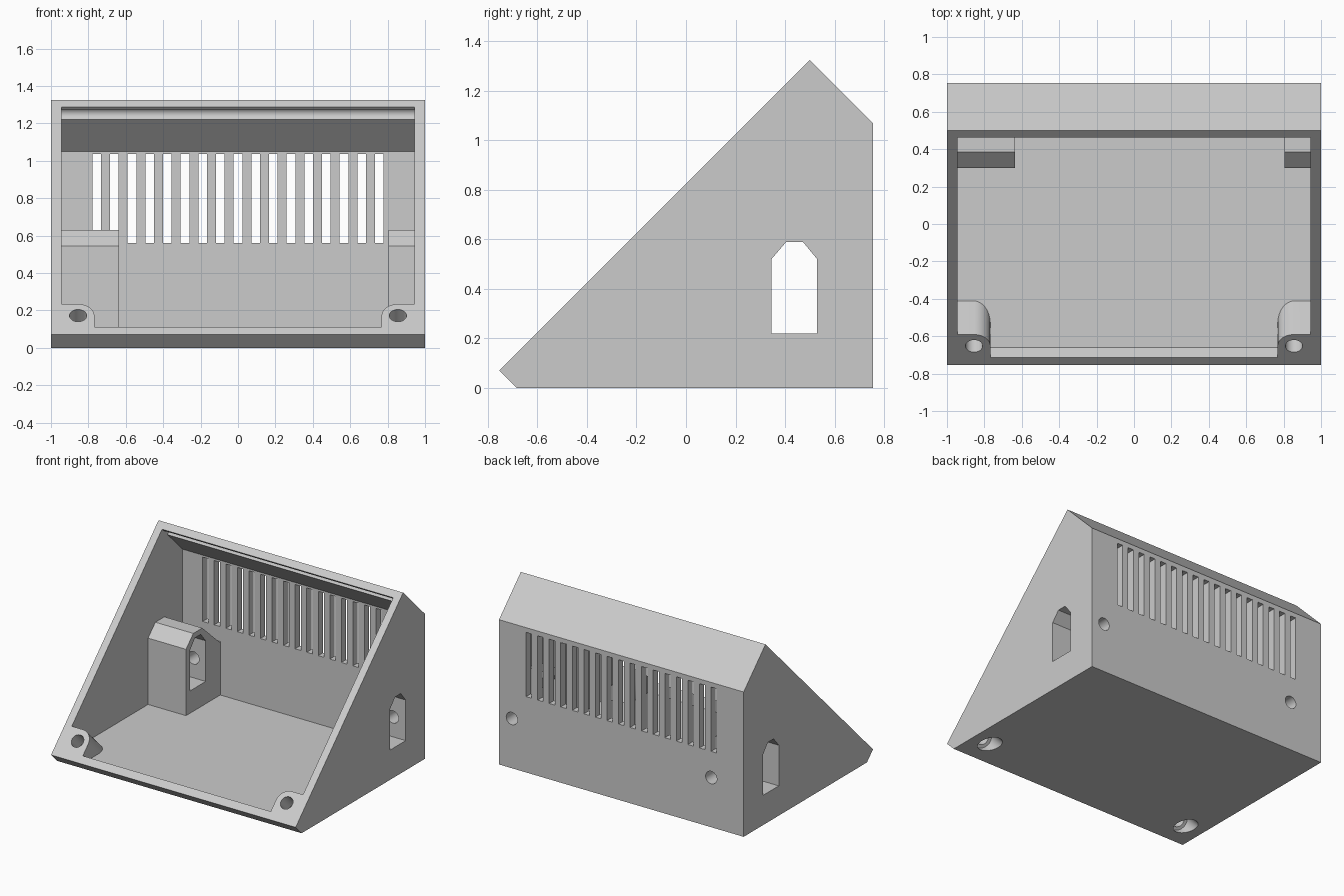
import bpy, bmesh, math
from mathutils import Matrix, Vector

if "Cube" in bpy.data.objects:
    bpy.data.objects.remove(bpy.data.objects["Cube"])

# Axes: SIDE runs profiles (y, z) along x; BACK runs (x, z) along y;
# SLOPE lies on the sloped opening, with its normal pointing outward
SIDE = Matrix(((0, 0, 1, 0), (1, 0, 0, 0), (0, 1, 0, 0), (0, 0, 0, 1)))
BACK = Matrix(((1, 0, 0, 0), (0, 0, 1, 0), (0, 1, 0, 0), (0, 0, 0, 1)))
SLOPE = Matrix.Translation((0, -0.755, 0.07)) @ Matrix.Rotation(math.radians(45), 4, 'X')
ROOT2 = math.sqrt(2)


def prisms(name, profiles, axes):
    """Extrude each (points, start, end) along the local z of axes."""
    bm = bmesh.new()
    for points, start, end in profiles:
        face = bm.faces.new([bm.verts.new(axes @ Vector((u, v, start))) for u, v in points])
        new = bmesh.ops.extrude_face_region(bm, geom=[face])["geom"]
        move = axes.to_3x3() @ Vector((0, 0, end - start))
        bmesh.ops.translate(bm, verts=[g for g in new if isinstance(g, bmesh.types.BMVert)], vec=move)
    bmesh.ops.recalc_face_normals(bm, faces=bm.faces)
    mesh = bpy.data.meshes.new(name)
    bm.to_mesh(mesh)
    bm.free()
    obj = bpy.data.objects.new(name, mesh)
    bpy.context.collection.objects.link(obj)
    return obj


def arc(cx, cy, r, start=0, sweep=360, steps=32):
    count = steps if sweep == 360 else steps + 1
    angles = [math.radians(start + sweep * i / steps) for i in range(count)]
    return [(cx + r * math.cos(a), cy + r * math.sin(a)) for a in angles]


def cut(target, cutter):
    """Subtract cutter from target, bake the result and drop the cutter."""
    mod = target.modifiers.new("cut", 'BOOLEAN')
    mod.operation, mod.solver, mod.object = 'DIFFERENCE', 'EXACT', cutter
    graph = bpy.context.evaluated_depsgraph_get()
    mesh = bpy.data.meshes.new_from_object(target.evaluated_get(graph))
    target.modifiers.clear()
    target.data = mesh
    bpy.data.objects.remove(cutter)


# Outer wedge
enclosure = prisms("enclosure", [([(-0.755, 0.07), (-0.685, 0), (0.755, 0),
                                   (0.755, 1.07), (0.5, 1.325)], -1, 1)], SIDE)

# Cavity, open through the slope
cavity = prisms("cavity", [([(-0.915, 0.31), (-0.66, 0.055), (0.70, 0.055),
                             (0.70, 1.05), (0.265, 1.485)], -0.945, 0.945)], SIDE)

# Side posts and front screw bosses stay solid inside the cavity
post = [(0.30, 0), (0.30, 0.545), (0.385, 0.63), (0.49, 0.63), (0.69, 0.45), (0.80, 0.45), (0.80, 0)]
cut(cavity, prisms("side_posts", [(post, -1.1, -0.635), (post, 0.805, 1.1)], SIDE))
hole_x, hole_v, boss_r = 0.855, 0.145, 0.087
boss = [(1.1, -0.1), (1.1, hole_v + boss_r)] + arc(hole_x, hole_v, boss_r, 90, 90, 12)
boss.append((hole_x - boss_r, -0.1))
mirrored = [(-u, v) for u, v in boss]
cut(cavity, prisms("screw_bosses", [(boss, -0.7, 0.4), (mirrored, -0.7, 0.4)], SLOPE))
cut(enclosure, cavity)

# Rounded groove under the roof
cut(enclosure, prisms("roof_groove", [(arc(0.505, 1.248, 0.035), -0.945, 0.945)], SIDE))

# Ventilation slots in the back and the roof
slots_back, slots_roof = [], []
for i in range(17):
    x = (i - 8) * 0.0945
    left, right = x - 0.023, x + 0.023
    slots_back.append(([(left, 0.56), (right, 0.56), (right, 1.035), (left, 1.035)], 0.68, 0.80))
    slots_roof.append((left, right))
cut(enclosure, prisms("back_slots", slots_back, BACK))
ROOF = Matrix.Translation((0, 0.5, 1.325)) @ Matrix.Rotation(math.radians(-45), 4, 'X')
near, far = -0.10 * ROOT2, -0.23 * ROOT2
cut(enclosure, prisms("roof_slots", [([(a, near), (b, near), (b, far), (a, far)], -0.07, 0.05)
                                     for a, b in slots_roof], ROOF))

# Arched windows through both side walls and posts
window = [(0.345, 0.22), (0.53, 0.22), (0.53, 0.52), (0.472, 0.59), (0.405, 0.59), (0.345, 0.52)]
cut(enclosure, prisms("side_windows", [(window, -1.1, -0.6), (window, 0.77, 1.1)], SIDE))

# Screw holes in the back, running into the windows
cut(enclosure, prisms("back_holes", [(arc(x, 0.367, 0.046), 0.45, 0.85) for x in (-0.735, 0.895)], BACK))

# Front screw holes with wider head recesses from below
for name, radius, top in (("screw_holes", 0.046, 0.1), ("head_recesses", 0.07, -0.13)):
    cut(enclosure, prisms(name, [(arc(s * hole_x, hole_v, radius), -0.5, top) for s in (-1, 1)], SLOPE))

# Material and shading
grey = bpy.data.materials.new("light_grey_plastic")
grey.use_nodes = True
grey.diffuse_color = (0.6, 0.6, 0.6, 1)
grey.node_tree.nodes["Principled BSDF"].inputs["Base Color"].default_value = (0.6, 0.6, 0.6, 1)
enclosure.data.materials.clear()
enclosure.data.materials.append(grey)
for face in enclosure.data.polygons:
    face.material_index = 0
bpy.ops.object.select_all(action='DESELECT')
enclosure.select_set(True)
bpy.context.view_layer.objects.active = enclosure
bpy.ops.object.shade_smooth_by_angle(angle=math.radians(30))
